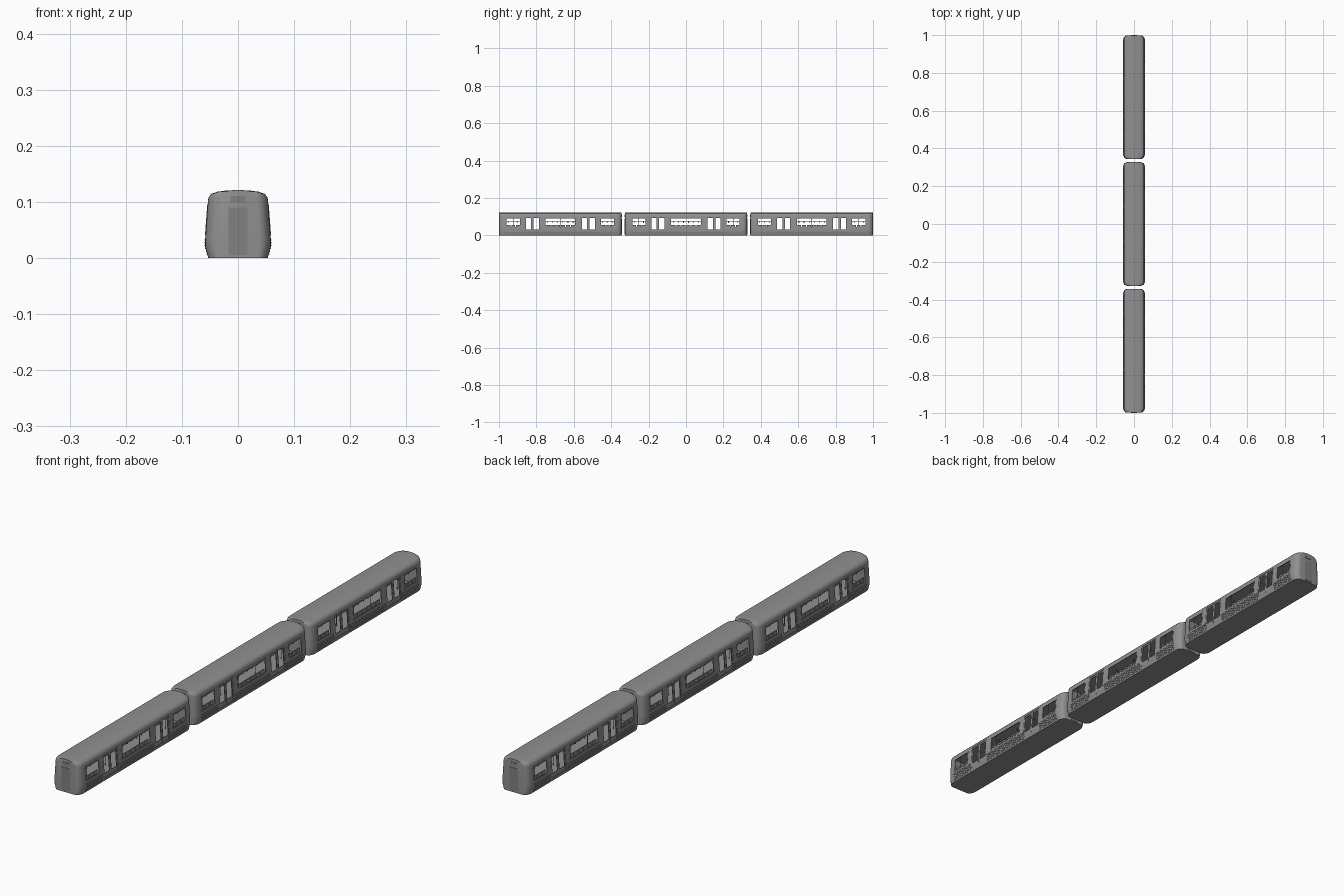
import bpy, bmesh, math

if "Cube" in bpy.data.objects:
    bpy.data.objects.remove(bpy.data.objects["Cube"])

PITCH, HALF = 0.6715, 0.327         # car spacing, half length of a car
PROFILE = [(0.053, 0), (0.0585, 0.02), (0.0585, 0.034), (0.0535, 0.103), (0.052, 0.109),
           (0.047, 0.1145), (0.037, 0.118), (0.02, 0.1203), (0, 0.121)]
WINDOWS = [(-0.252, 0.037, 3), (0, 0.081, 6), (0.252, 0.037, 3)]   # centre, half width, seats
DOORS = (-0.15, 0.15)
W_LOW, W_TOP = 0.042, 0.092
parts = []


def material(name, v):
    m = bpy.data.materials.new(name)
    m.diffuse_color = (v, v, v, 1)
    m.use_nodes = True
    m.node_tree.nodes["Principled BSDF"].inputs["Base Color"].default_value = m.diffuse_color
    return m


STEEL = material("dark_steel", 0.28)
DARK = material("darker_steel", 0.22)


def finish(name, bm, mat=STEEL, keep=True):
    bmesh.ops.recalc_face_normals(bm, faces=bm.faces)
    me = bpy.data.meshes.new(name)
    bm.to_mesh(me)
    bm.free()
    me.materials.append(mat)
    ob = bpy.data.objects.new(name, me)
    bpy.context.collection.objects.link(ob)
    if keep:
        parts.append(ob)
    return ob


def bridge(bm, rings):
    loops = [[bm.verts.new(p) for p in r] for r in rings]
    n = len(loops[0])
    for a, b in zip(loops, loops[1:]):
        for i in range(n):
            bm.faces.new((a[i], a[(i + 1) % n], b[(i + 1) % n], b[i]))
    bm.faces.new(loops[0])
    bm.faces.new(loops[-1][::-1])


def box(bm, x0, x1, y0, y1, z0, z1):
    bridge(bm, [[(x0, y, z0), (x1, y, z0), (x1, y, z1), (x0, y, z1)] for y in (y0, y1)])


def wall_x(z):
    for (xa, za), (xb, zb) in zip(PROFILE, PROFILE[1:]):
        if za <= z <= zb:
            return xa + (xb - xa) * (z - za) / (zb - za)


def side_panel(bm, y0, y1, z0, z1, out=0.0, thick=0.003):
    """Strip that follows the slope of the side wall, on both sides."""
    zs = [z0] + [z for _, z in PROFILE if z0 < z < z1] + [z1]
    sec = [(wall_x(z) + out, z) for z in zs]
    sec += [(x - thick, z) for x, z in reversed(sec)]
    for s in (-1, 1):
        bridge(bm, [[(s * x, y, z) for x, z in sec] for y in (y0, y1)])


def frame(bm, y0, y1, z0, z1, w, out, thick, sill=None):
    sill = sill or w
    side_panel(bm, y0, y0 + w, z0, z1, out, thick)
    side_panel(bm, y1 - w, y1, z0, z1, out, thick)
    side_panel(bm, y0 + w, y1 - w, z0, z0 + sill, out, thick)
    side_panel(bm, y0 + w, y1 - w, z1 - w, z1, out, thick)


def hull(name, inset, z0, z1, half):
    """Car body lofted along y, with rounded corners in plan."""
    sec = [(x - inset if x else 0, z0 + z / 0.121 * (z1 - z0)) for x, z in PROFILE]
    ring = sec + [(-x, z) for x, z in sec[-2::-1]]
    angles = [math.radians(t) for t in range(0, 91, 15)]
    ends = [(half - 0.028 * (1 - math.sin(a)), 1 - 0.36 * (1 - math.cos(a))) for a in angles]
    stations = [(-y, k) for y, k in reversed(ends)] + ends
    bm = bmesh.new()
    bridge(bm, [[(x * k, y, z) for x, z in ring] for y, k in stations])
    return finish(name, bm, keep=False)


# Body shell: hollowed, then pierced by windows and doorways
shell = hull("car_body", 0, 0, 0.121, HALF)
hollow = hull("hollow_cutter", 0.003, 0.012, 0.117, HALF - 0.004)
bm = bmesh.new()
for c, h, _ in WINDOWS:
    box(bm, -0.1, 0.1, c - h, c + h, W_LOW, W_TOP)
for c in DOORS:
    box(bm, -0.1, 0.1, c - 0.041, c + 0.041, 0.0125, 0.1)
openings = finish("opening_cutter", bm, keep=False)
for cutter in (hollow, openings):
    mod = shell.modifiers.new(cutter.name, 'BOOLEAN')
    mod.operation, mod.solver, mod.object = 'DIFFERENCE', 'EXACT', cutter
    cutter.hide_render = True
bpy.context.view_layer.update()
shell.data = bpy.data.meshes.new_from_object(
    shell.evaluated_get(bpy.context.evaluated_depsgraph_get()))
shell.modifiers.clear()
for cutter in (hollow, openings):
    bpy.data.objects.remove(cutter)
parts.append(shell)

# Window frames
bm = bmesh.new()
for c, h, _ in WINDOWS:
    frame(bm, c - h - 0.002, c + h + 0.002, W_LOW - 0.002, W_TOP + 0.002, 0.004, 0.0008, 0.003)
finish("window_frames", bm)

# Sliding door leaves, each with a tall open pane
bm = bmesh.new()
for c in DOORS:
    for s in (-1, 1):
        y0, y1 = sorted((c + s * 0.0005, c + s * 0.041))
        frame(bm, y0, y1, 0.0125, 0.0995, 0.006, -0.0015, 0.002, sill=0.018)
finish("door_leaves", bm)

# Fluted ribs along the lower side
bm = bmesh.new()
for y0, y1 in ((-0.295, -0.196), (-0.104, 0.104), (0.196, 0.295)):
    for i in range(6):
        z = 0.006 + i * 0.005
        side_panel(bm, y0, y1, z, z + 0.0022, 0.0009, 0.002)
finish("side_ribs", bm)

# End doors and the sign panels above them
bm = bmesh.new()
for s in (-1, 1):
    y0, y1 = sorted((s * (HALF - 0.002), s * (HALF + 0.0015)))
    box(bm, -0.017, 0.017, y0, y1, 0.005, 0.09)
    box(bm, -0.013, 0.013, y0, y1, 0.099, 0.11)
finish("end_doors", bm, DARK)

# Bench seats along both walls
bm = bmesh.new()
for c, h, n in WINDOWS:
    w = 2 * h / n
    for s in (-1, 1):
        for i in range(n):
            y = c - h + w * i
            xa, xb = sorted((s * 0.033, s * 0.052))
            box(bm, xa, xb, y + 0.001, y + w - 0.001, 0.024, 0.029)
            xa, xb = sorted((s * 0.048, s * 0.052))
            box(bm, xa, xb, y + 0.002, y + w - 0.002, 0.029, 0.055)
        xa, xb = sorted((s * 0.04, s * 0.052))
        box(bm, xa, xb, c - h, c + h, 0.0115, 0.024)
finish("bench_seats", bm)

# Grab poles from floor to ceiling
bm = bmesh.new()
for y in (-0.252, -0.1, 0, 0.1, 0.252):
    bridge(bm, [[(0.001 * math.cos(math.tau * i / 8), y + 0.001 * math.sin(math.tau * i / 8), z)
                 for i in range(8)] for z in (0.0115, 0.118)])
finish("grab_poles", bm)

# Overhead handrails above the seats, with short hanging grips
bm = bmesh.new()
for c, h, n in WINDOWS:
    for x in (-0.03, 0.03):
        box(bm, x - 0.001, x + 0.001, c - h, c + h, 0.073, 0.0755)
        for i in range(n):
            y = c - h + 2 * h * (i + 0.5) / n
            box(bm, x - 0.001, x + 0.001, y - 0.0015, y + 0.0015, 0.066, 0.073)
        for y in (c - h + 0.001, c + h - 0.001):
            box(bm, x - 0.001, x + 0.001, y - 0.001, y + 0.001, 0.073, 0.1165)
finish("handrails", bm)

# Smooth the curved body, keep real edges sharp
bpy.ops.object.select_all(action='DESELECT')
shell.select_set(True)
bpy.context.view_layer.objects.active = shell
bpy.ops.object.shade_smooth_by_angle(angle=math.radians(35))

# Front and rear cars share the middle car's meshes
for label, dy in (("front", -PITCH), ("rear", PITCH)):
    for ob in parts:
        dup = ob.copy()
        dup.name = label + "_" + ob.name
        dup.location.y = dy
        bpy.context.collection.objects.link(dup)
